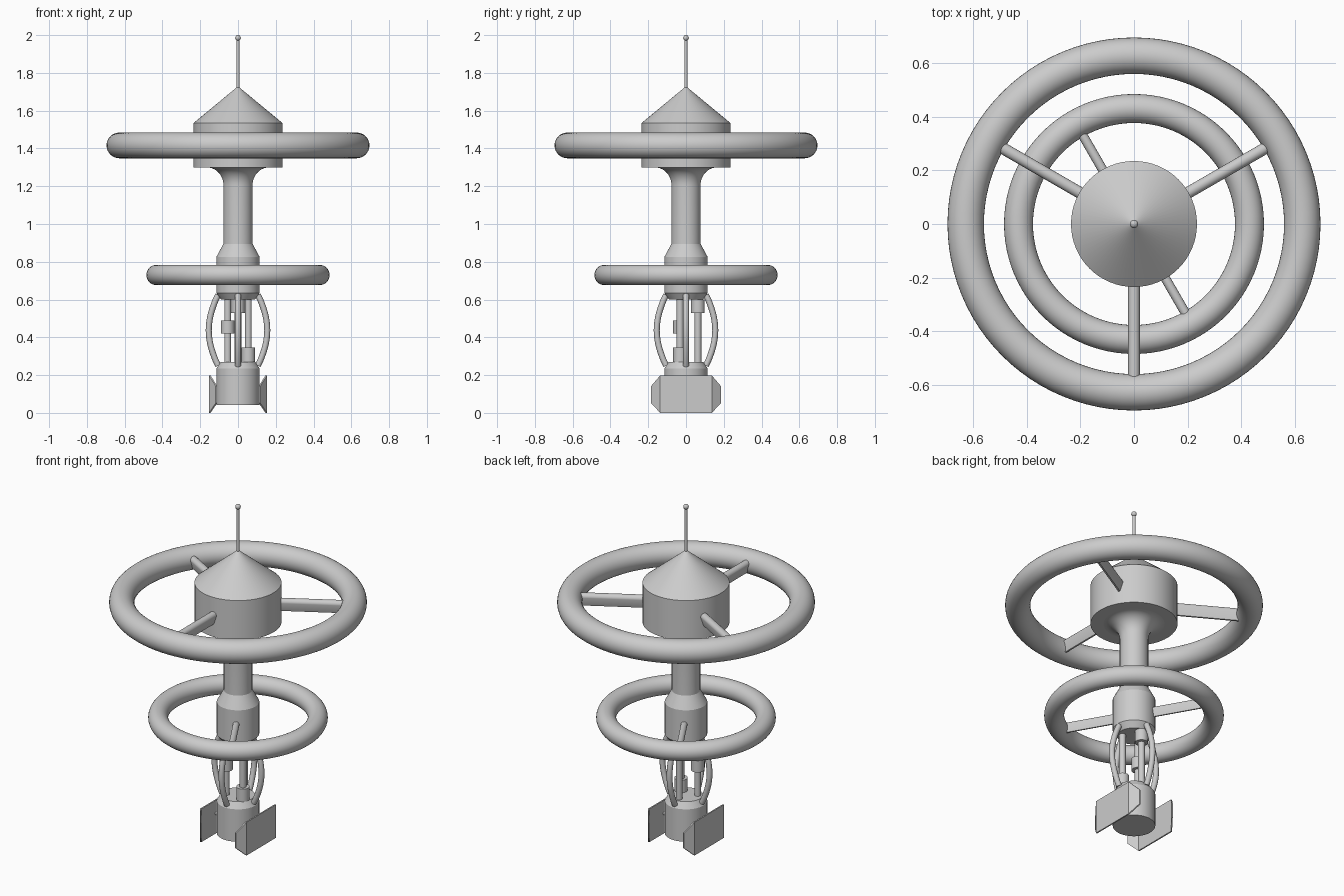
import bpy, bmesh, math
from mathutils import Vector, Matrix

if "Cube" in bpy.data.objects:
    bpy.data.objects.remove(bpy.data.objects["Cube"])


def finish(name, bm, angle=30):
    bmesh.ops.recalc_face_normals(bm, faces=bm.faces)
    me = bpy.data.meshes.new(name)
    bm.to_mesh(me)
    bm.free()
    ob = bpy.data.objects.new(name, me)
    bpy.context.collection.objects.link(ob)
    bpy.ops.object.select_all(action='DESELECT')
    ob.select_set(True)
    bpy.context.view_layer.objects.active = ob
    bpy.ops.object.shade_smooth_by_angle(angle=math.radians(angle))
    return ob


def lathe(name, profile, n=64, at=(0, 0), angle=25):
    bm = bmesh.new()
    vs = [bm.verts.new((r, 0, z)) for r, z in profile]
    es = [bm.edges.new(p) for p in zip(vs, vs[1:])]
    bmesh.ops.spin(bm, geom=vs + es, cent=(0, 0, 0), axis=(0, 0, 1),
                   angle=2 * math.pi, steps=n)
    bmesh.ops.remove_doubles(bm, verts=bm.verts, dist=1e-5)
    bmesh.ops.translate(bm, verts=bm.verts, vec=(*at, 0))
    return finish(name, bm, angle)


def prism(name, outline, extrude, matrix=None, angle=30):
    bm = bmesh.new()
    f = bm.faces.new([bm.verts.new(p) for p in outline])
    r = bmesh.ops.extrude_face_region(bm, geom=[f], use_keep_orig=True)
    vs = [v for v in r['geom'] if isinstance(v, bmesh.types.BMVert)]
    bmesh.ops.translate(bm, verts=vs, vec=extrude)
    if matrix:
        bm.transform(matrix)
    return finish(name, bm, angle)


def ring(name, major, minor, z):
    bpy.ops.mesh.primitive_torus_add(location=(0, 0, z), major_radius=major, minor_radius=minor,
                                     major_segments=96, minor_segments=32)
    ob = bpy.context.object
    ob.name = name
    bpy.ops.object.shade_smooth()


def strut(name, deg, r0, r1, z, s):
    # rounded top tapering to a thin lower edge
    sec = [(math.cos(math.pi * i / 10) * .022, .012 + math.sin(math.pi * i / 10) * .022)
           for i in range(11)] + [(-.005, -.04), (.005, -.04)]
    prism(name, [(r0, y * s, h * s) for y, h in sec], (r1 - r0, 0, 0),
          Matrix.Translation((0, 0, z)) @ Matrix.Rotation(math.radians(deg), 4, 'Z'))


# Hub drum with conical roof
lathe("hub_roof", [(0, 1.30), (.235, 1.30), (.235, 1.535), (.005, 1.725), (0, 1.725)])

# Antenna and tip
lathe("antenna", [(0, 1.70), (.008, 1.70), (.008, 1.985), (0, 1.985)], 16)
lathe("antenna_tip", [(.015 * math.sin(math.pi * i / 12), 1.985 - .015 * math.cos(math.pi * i / 12))
                      for i in range(13)], 24, angle=60)

# Flared neck and lower sleeve
flare = [(.165 - .088 * math.sin(math.pi / 2 * i / 10),
          1.205 + .095 * math.cos(math.pi / 2 * i / 10)) for i in range(11)]
lathe("neck", [(0, 1.31), (.165, 1.31)] + flare +
      [(.077, .895), (.115, .825), (.115, .635), (.09, .60), (0, .60)])

# Rings and their spokes
ring("upper_ring", .628, .068, 1.416)
ring("lower_ring", .431, .054, .73)
for i, a in enumerate((30, 150, 270)):
    strut(f"upper_spoke_{i}", a, .2, .585, 1.416, 1.0)
for i, a in enumerate((120, 300)):
    strut(f"lower_spoke_{i}", a, .09, .395, .73, .8)

# Base canister
lathe("base_canister", [(0, .042), (.115, .042), (.115, .235), (.092, .27), (0, .27)])

# Bowed cage ribs
for i in range(4):
    cu = bpy.data.curves.new("cage_rib", 'CURVE')
    cu.dimensions = '3D'
    cu.bevel_depth = .016
    cu.bevel_resolution = 4
    cu.use_fill_caps = True
    sp = cu.splines.new('POLY')
    sp.points.add(16)
    for k, p in enumerate(sp.points):
        t = k / 16
        p.co = (.105 + .05 * math.sin(math.pi * t) ** .9, 0, .25 + .375 * t, 1)
    sp.use_smooth = True
    rib = bpy.data.objects.new(f"cage_rib_{i}", cu)
    rib.rotation_euler.z = i * math.pi / 2
    bpy.context.collection.objects.link(rib)

# Inner rods, each with one collar at a different height
for i, (a, z0, z1) in enumerate(((90, .53, .60), (210, .42, .49), (330, .27, .345))):
    at = (.063 * math.cos(math.radians(a)), .063 * math.sin(math.radians(a)))
    lathe(f"inner_rod_{i}", [(0, .26), (.018, .26), (.018, .61), (0, .61)], 24, at)
    lathe(f"rod_collar_{i}", [(0, z0), (.036, z0), (.036, z1), (0, z1)], 32, at)

# Folded side panels and the pins that hold them
for side, s in (("right", 1), ("left", -1)):
    bm = bmesh.new()
    cols = []
    for y, x, lo, hi in ((-.185, .118, .052, .142), (-.137, .153, 0, .198),
                         (.137, .153, 0, .198), (.185, .118, .052, .142)):
        cols.append([bm.verts.new((s * (x - d), y, z)) for d, z in
                     ((0, lo), (0, hi), (.008, hi), (.008, lo))])
    for a, b in zip(cols, cols[1:]):
        for k in range(4):
            bm.faces.new((a[k], a[(k + 1) % 4], b[(k + 1) % 4], b[k]))
    bm.faces.new(cols[0])
    bm.faces.new(cols[-1])
    finish(f"{side}_panel", bm, 15)
    pin = [(s * .09, .01 * math.cos(math.pi * k / 6), .12 + .01 * math.sin(math.pi * k / 6))
           for k in range(12)]
    prism(f"{side}_panel_pin", pin, (s * .06, 0, 0))
